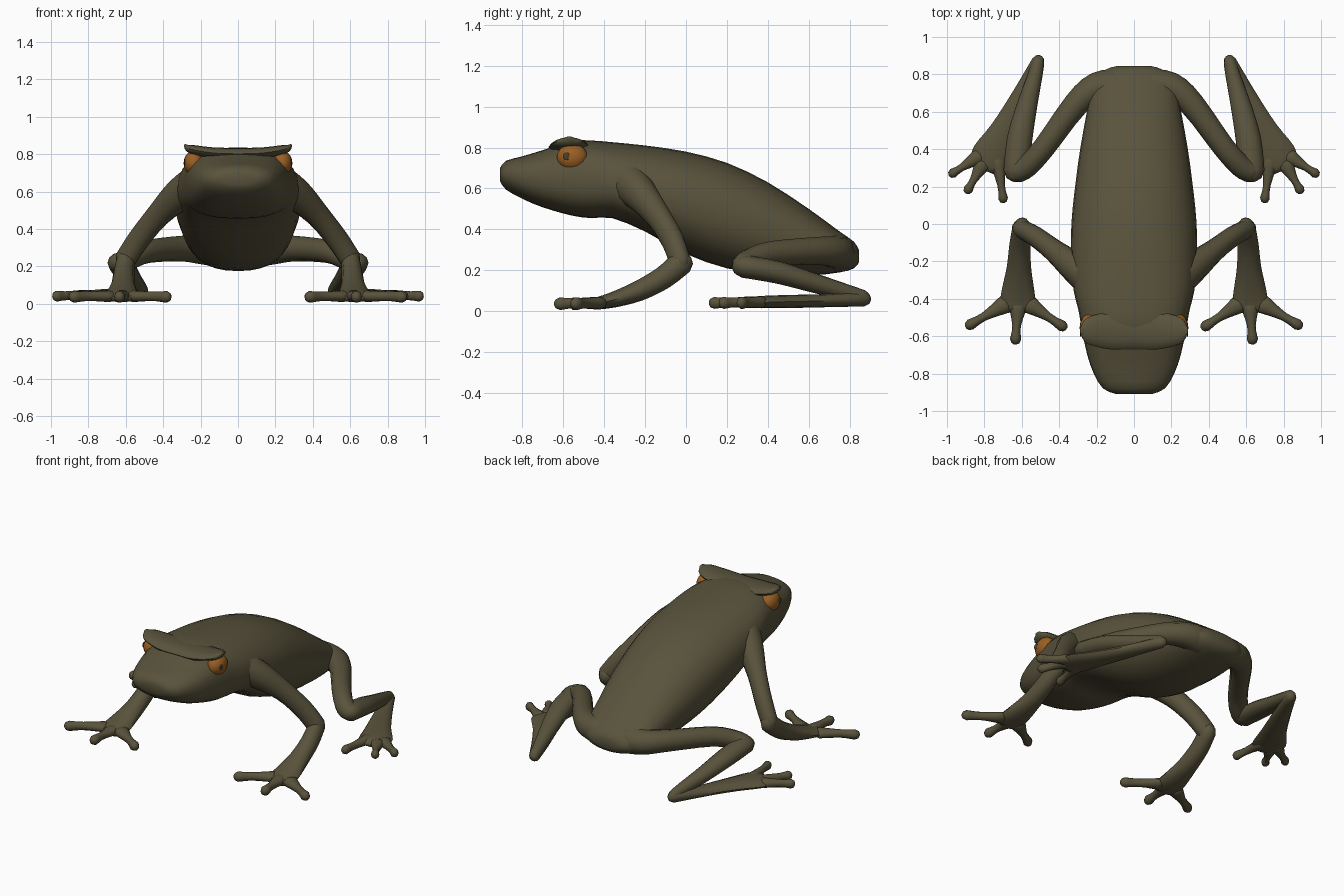
import bpy, bmesh, math
from mathutils import Vector

if "Cube" in bpy.data.objects:
    bpy.data.objects.remove(bpy.data.objects["Cube"])


def make_material(name, rgb):
    m = bpy.data.materials.new(name)
    m.diffuse_color = (*rgb, 1)
    m.use_nodes = True
    m.node_tree.nodes["Principled BSDF"].inputs["Base Color"].default_value = m.diffuse_color
    return m


OLIVE = make_material("olive skin", (0.10, 0.086, 0.045))
AMBER = make_material("amber eye", (0.32, 0.115, 0.017))
DARK = make_material("dark pupil", (0.07, 0.05, 0.025))


def spline(rows, steps):
    """Catmull-Rom interpolation through rows of numbers."""
    out = []
    for i in range(len(rows) - 1):
        p0, p1, p2 = rows[max(i - 1, 0)], rows[i], rows[i + 1]
        p3 = rows[min(i + 2, len(rows) - 1)]
        for k in range(steps):
            t = k / steps
            out.append([0.5 * (2 * b + (c - a) * t + (2 * a - 5 * b + 4 * c - d) * t * t
                               + (3 * b - a - 3 * c + d) * t ** 3)
                        for a, b, c, d in zip(p0, p1, p2, p3)])
    out.append(list(rows[-1]))
    return out


def finish(name, bm, material, mirror):
    bmesh.ops.recalc_face_normals(bm, faces=bm.faces)
    mesh = bpy.data.meshes.new(name)
    bm.to_mesh(mesh)
    bm.free()
    mesh.materials.append(material)
    obj = bpy.data.objects.new(name, mesh)
    bpy.context.collection.objects.link(obj)
    if mirror:
        obj.modifiers.new("Mirror", 'MIRROR')
    bpy.ops.object.select_all(action='DESELECT')
    obj.select_set(True)
    bpy.context.view_layer.objects.active = obj
    bpy.ops.object.shade_smooth_by_angle(angle=math.radians(50))
    return obj


def skin(name, rings, material=OLIVE, mirror=True):
    """Bridge rings of points into a closed surface."""
    bm = bmesh.new()
    loops = [[bm.verts.new(p) for p in ring] for ring in rings]
    n = len(loops[0])
    for a, b in zip(loops, loops[1:]):
        for i in range(n):
            j = (i + 1) % n
            bm.faces.new((a[i], a[j], b[j], b[i]))
    bm.faces.new(loops[0])
    bm.faces.new(loops[-1])
    return finish(name, bm, material, mirror)


def tube(name, rows, sides=12, steps=3, mirror=True):
    """Limb through rows of (x, y, z, half width, half height), with round ends."""
    pts = spline(rows, steps)
    cen = [Vector(p[:3]) for p in pts]
    rings = []

    def ring(c, tan, w, h):
        side = tan.cross(Vector((0, 0, 1))).normalized()
        up = side.cross(tan).normalized()
        rings.append([c + side * w * math.cos(a) + up * h * math.sin(a)
                      for a in (2 * math.pi * i / sides for i in range(sides))])

    last = len(pts) - 1
    for i, p in enumerate(pts):
        tan = (cen[min(i + 1, last)] - cen[max(i - 1, 0)]).normalized()
        w, h = p[3:]
        if i == 0:
            for a in (75, 45):
                s, c = math.sin(math.radians(a)), math.cos(math.radians(a))
                ring(cen[i] - tan * min(w, h) * s, tan, w * c, h * c)
        ring(cen[i], tan, w, h)
        if i == last:
            for a in (45, 75):
                s, c = math.sin(math.radians(a)), math.cos(math.radians(a))
                ring(cen[i] + tan * min(w, h) * s, tan, w * c, h * c)
    return skin(name, rings, mirror=mirror)


# Head and body: y, half width, top z, bottom z, widest z, squareness
body_rows = [
    (-0.908, .10, .70, .635, .67, 2.0),
    (-0.88, .165, .735, .595, .665, 2.2),
    (-0.80, .215, .757, .55, .66, 2.5),
    (-0.70, .25, .787, .508, .65, 2.6),
    (-0.56, .28, .832, .468, .64, 2.6),
    (-0.46, .297, .834, .455, .64, 2.6),
    (-0.36, .322, .826, .455, .62, 2.4),
    (-0.20, .335, .81, .39, .58, 2.3),
    (0.0, .335, .78, .28, .53, 2.2),
    (0.2, .315, .725, .21, .47, 2.2),
    (0.4, .288, .63, .18, .40, 2.2),
    (0.6, .252, .50, .175, .33, 2.2),
    (0.75, .22, .39, .19, .29, 2.2),
    (0.82, .165, .34, .21, .275, 2.1),
    (0.845, .09, .30, .24, .27, 2.0),
]
rings = []
for y, w, zt, zb, zc, n in spline(body_rows, 2):
    ring = []
    for i in range(28):
        a = 2 * math.pi * i / 28
        c, s = math.cos(a), math.sin(a)
        x = math.copysign(abs(c) ** (2 / n), c) * w
        z = math.copysign(abs(s) ** (2 / n), s)
        ring.append((x, y, zc + z * (zt - zc if s > 0 else zc - zb)))
    rings.append(ring)
skin("body", rings, mirror=False)

# Flat brow with raised tips above the eyes
half = [(.13, -.57, .806, .10, .03), (.25, -.57, .826, .07, .024), (.28, -.57, .844, .025, .01)]
tube("brow", [(-r[0], *r[1:]) for r in reversed(half)] + [(0, -.57, .802, .10, .032)] + half,
     mirror=False)


# Eyes and pupils
def ball(name, loc, size, material):
    bm = bmesh.new()
    bmesh.ops.create_uvsphere(bm, u_segments=16, v_segments=10, radius=1)
    for v in bm.verts:
        v.co = Vector([c * s + o for c, s, o in zip(v.co, size, loc)])
    return finish(name, bm, material, True)


ball("eye", (.236, -.555, .752), (.055, .076, .066), AMBER)
ball("pupil", (.286, -.585, .757), (.004, .017, .019), DARK)

# Front legs
tube("upper_arm", [(.20, -.31, .65, .11, .11), (.31, -.235, .585, .085, .09),
                   (.43, -.14, .47, .06, .066), (.53, -.065, .345, .054, .062),
                   (.60, -.028, .24, .05, .06)])
tube("forearm", [(.60, -.02, .24, .05, .06), (.61, -.11, .165, .056, .056),
                 (.615, -.23, .10, .065, .05), (.62, -.36, .055, .088, .038),
                 (.622, -.45, .036, .10, .028)])
for name, base, tip in (("inner_finger", (.56, -.43), (.385, -.545)),
                        ("middle_finger", (.62, -.44), (.633, -.615)),
                        ("outer_finger", (.69, -.43), (.875, -.538))):
    mid = [b + (t - b) * .6 for b, t in zip(base, tip)]
    tube(name, [(*base, .04, .05, .032), (*mid, .04, .023, .026), (*tip, .037, .03, .032)], 10)

# Hind legs
tube("thigh", [(.10, .73, .285, .10, .09), (.20, .725, .29, .085, .078),
               (.31, .64, .295, .068, .068), (.48, .41, .28, .06, .062),
               (.57, .31, .245, .06, .06), (.625, .28, .222, .06, .056)])
tube("shank", [(.63, .28, .22, .068, .056), (.612, .45, .19, .068, .055),
               (.575, .62, .14, .056, .048), (.53, .79, .09, .04, .04),
               (.513, .865, .068, .034, .036)])
tube("foot", [(.513, .87, .06, .034, .036), (.60, .68, .052, .056, .032),
              (.69, .50, .048, .078, .032), (.765, .365, .045, .104, .03),
              (.795, .315, .042, .085, .026)])
for name, base, tip in (("outer_toe", (.83, .36), (.968, .272)),
                        ("middle_toe", (.81, .32), (.886, .185)),
                        ("inner_toe", (.73, .34), (.70, .137))):
    mid = [b + (t - b) * .65 for b, t in zip(base, tip)]
    tube(name, [(*base, .045, .045, .03), (*mid, .043, .02, .025), (*tip, .041, .026, .03)], 10)
